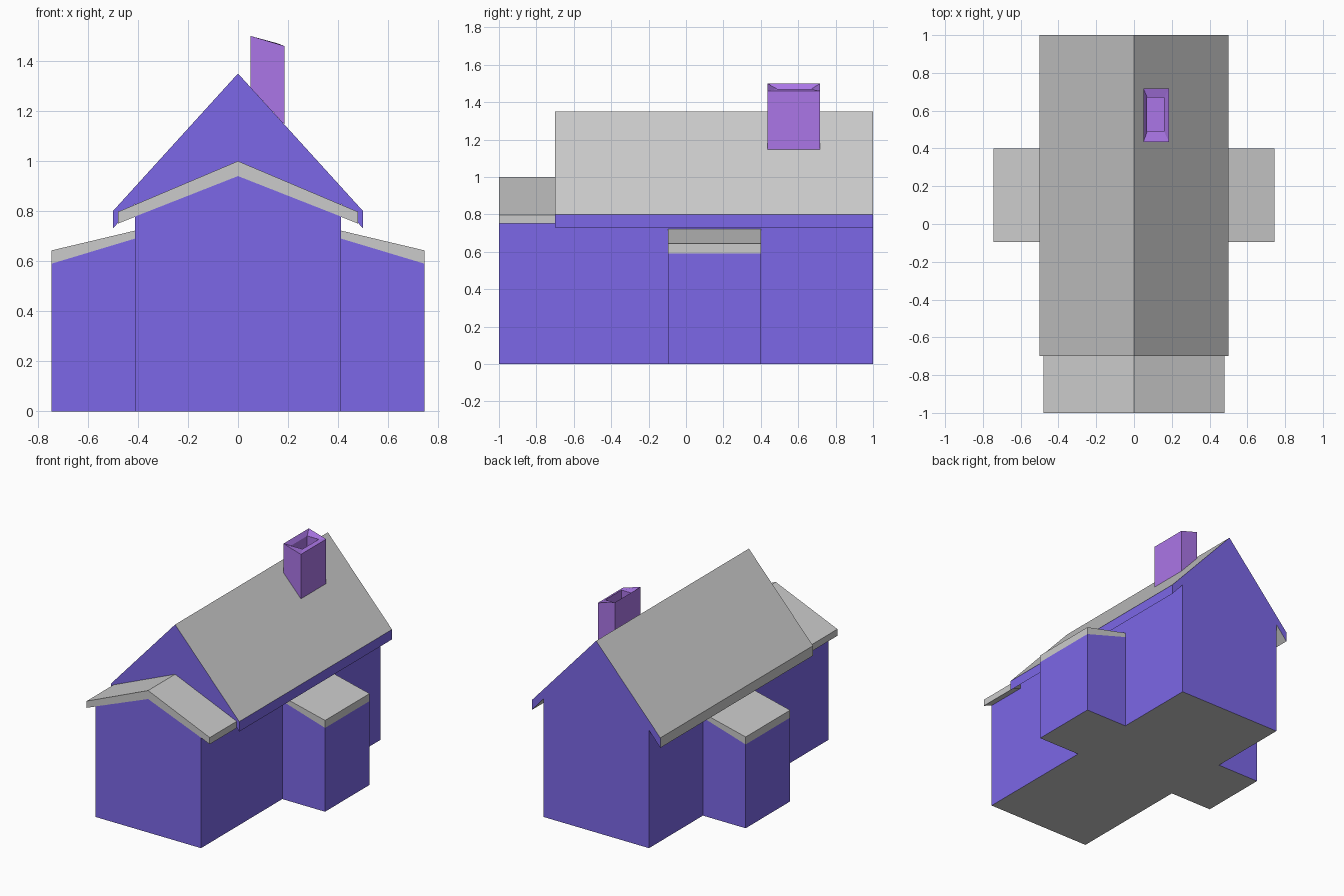
import bpy

if "Cube" in bpy.data.objects:
    bpy.data.objects.remove(bpy.data.objects["Cube"])


def material(name, r, g, b):
    m = bpy.data.materials.new(name)
    m.diffuse_color = (r, g, b, 1)
    m.use_nodes = True
    m.node_tree.nodes["Principled BSDF"].inputs["Base Color"].default_value = m.diffuse_color
    return m


WALL = material("wall_purple", 0.20, 0.136, 0.80)
GREY = material("roof_grey", 0.604, 0.604, 0.604)
BRICK = material("chimney_violet", 0.407, 0.182, 0.80)


def build(name, verts, faces, mats, slots):
    me = bpy.data.meshes.new(name)
    me.from_pydata(verts, [], faces)
    for m in mats:
        me.materials.append(m)
    for poly, s in zip(me.polygons, slots):
        poly.material_index = s
    ob = bpy.data.objects.new(name, me)
    bpy.context.collection.objects.link(ob)
    return ob


def prism(name, profile, y0, y1, sides, front="-", back="-"):
    """Extrude an x-z profile along y. Per side: p = purple, g = grey, - = open."""
    n = len(profile)
    verts = [(x, y, z) for y in (y0, y1) for x, z in profile]
    faces = [((i + 1) % n, i, i + n, (i + 1) % n + n) for i in range(n)]
    faces += [tuple(range(n)), tuple(reversed(range(n, 2 * n)))]
    keep = [(f, "pg".index(c)) for f, c in zip(faces, sides + front + back) if c != "-"]
    return build(name, verts, [f for f, _ in keep], [WALL, GREY], [s for _, s in keep])


def mirrored(ob):
    mod = ob.modifiers.new("Mirror", "MIRROR")
    mod.use_axis[0] = True
    mod.use_mirror_merge = False


W, MID = 0.412, -0.70

# Main hall with its steep roof and overhanging eaves
hall = [(-W, 0), (W, 0), (W, 0.83), (0.5, 0.73), (0.5, 0.80),
        (0, 1.35), (-0.5, 0.80), (-0.5, 0.73), (-W, 0.83)]
prism("main_hall", hall, MID, 1, "gpgpggggp", back="p")

# Front gable of the hall, above the lower front room
gable = [(W, 0.778)] + hall[2:] + [(-W, 0.778), (0, 0.94)]
build("front_gable", [(x, MID, z) for x, z in gable],
      [tuple(range(len(gable)))], [WALL], [0])

# Lower front room and its roof slab
room = [(-W, 0), (W, 0), (W, 0.778), (0, 0.94), (-W, 0.778)]
prism("front_room", room, -1, MID, "gp--p", front="p")
slab = [(0, 0.94), (0.48, 0.75), (0.48, 0.797), (0, 1.0), (-0.48, 0.797), (-0.48, 0.75)]
prism("front_roof", slab, -1, MID, "gggggg", front="g")

# Side wings with lean-to roofs, mirrored to the left
wing = [(W, 0), (0.745, 0), (0.745, 0.59), (W, 0.69)]
mirrored(prism("side_wing", wing, -0.095, 0.40, "gp--", "p", "p"))
lean = [(W, 0.69), (0.745, 0.59), (0.745, 0.643), (W, 0.722)]
mirrored(prism("wing_roof", lean, -0.095, 0.40, "-gg-", "g", "g"))


# Chimney: slanted top, funnel rim and flue, as stacked rectangular rings
def ring(x0, x1, y0, y1, z0, z1):
    return [(x0, y0, z0), (x1, y0, z1), (x1, y1, z1), (x0, y1, z0)]


rings = [ring(0.05, 0.185, 0.435, 0.717, 1.295, 1.147),
         ring(0.05, 0.185, 0.435, 0.717, 1.50, 1.46),
         ring(0.07, 0.16, 0.49, 0.67, 1.47, 1.47),
         ring(0.07, 0.16, 0.49, 0.67, 1.30, 1.30)]
quads = [(4 * r + i, 4 * r + (i + 1) % 4, 4 * r + 4 + (i + 1) % 4, 4 * r + 4 + i)
         for r in range(3) for i in range(4)] + [(12, 13, 14, 15)]
build("chimney", sum(rings, []), quads, [BRICK], [0] * len(quads))
